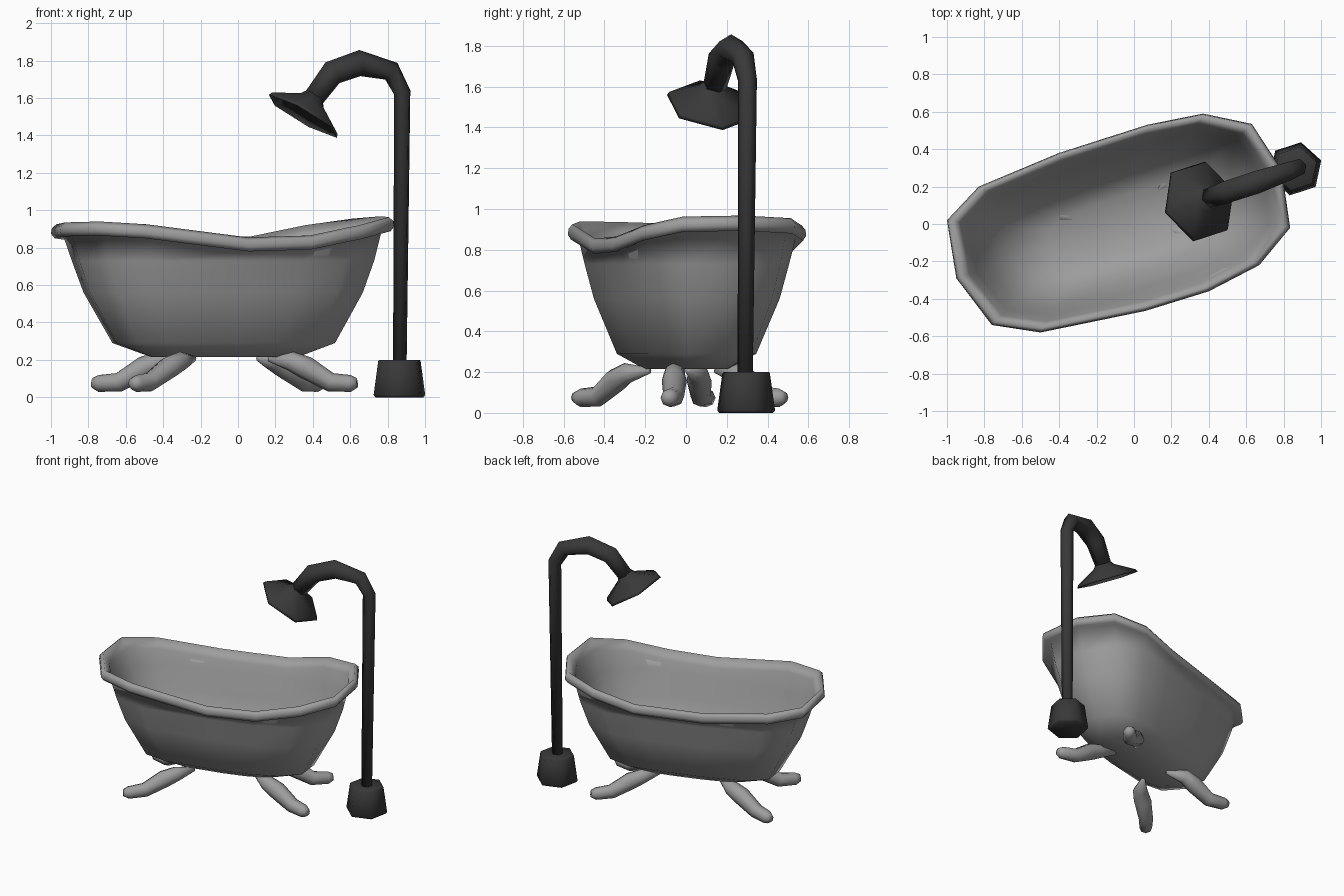
import bpy, bmesh, math
from mathutils import Vector

if "Cube" in bpy.data.objects:
    bpy.data.objects.remove(bpy.data.objects["Cube"])

AZ = math.radians(18)                       # the tub and shower are turned in plan
U = Vector((math.cos(AZ), math.sin(AZ), 0))
V = Vector((-math.sin(AZ), math.cos(AZ), 0))
UP = Vector((0, 0, 1))
C = Vector((-0.065, 0, 0))                  # tub centre


def material(name, v):
    m = bpy.data.materials.new(name)
    m.diffuse_color = (v, v, v, 1)
    m.use_nodes = True
    m.node_tree.nodes["Principled BSDF"].inputs["Base Color"].default_value = m.diffuse_color
    return m


dark = material("dark_metal", 0.04)
grey = material("grey_enamel", 0.34)


def loft(name, rings, mat, angle=180):
    """Skin a list of equal-length rings, cap both ends, shade smooth."""
    bm = bmesh.new()
    loops = [[bm.verts.new(p) for p in r] for r in rings]
    n = len(loops[0])
    for a, b in zip(loops, loops[1:]):
        for i in range(n):
            j = (i + 1) % n
            bm.faces.new((a[i], a[j], b[j], b[i]))
    bm.faces.new(loops[0])
    bm.faces.new(loops[-1])
    bmesh.ops.recalc_face_normals(bm, faces=bm.faces)
    me = bpy.data.meshes.new(name)
    bm.to_mesh(me)
    bm.free()
    ob = bpy.data.objects.new(name, me)
    bpy.context.collection.objects.link(ob)
    me.materials.append(mat)
    bpy.ops.object.select_all(action='DESELECT')
    ob.select_set(True)
    bpy.context.view_layer.objects.active = ob
    bpy.ops.object.shade_smooth_by_angle(angle=math.radians(angle))
    return ob


def ring(c, a, b, r, n):
    return [c + (a * math.cos(2 * math.pi * i / n) + b * math.sin(2 * math.pi * i / n)) * r
            for i in range(n)]


def tube(name, path, radii, side, n, mat):
    """Sweep an n-sided section along a path lying in the plane normal to side."""
    pts = [Vector(p) for p in path]
    rings = []
    for i, p in enumerate(pts):
        before = (p - pts[i - 1]).normalized() if i else Vector()
        after = (pts[i + 1] - p).normalized() if i < len(pts) - 1 else Vector()
        t = (before + after).normalized()
        rings.append(ring(p, side.cross(t).normalized(), side, radii[i], n))
    return loft(name, rings, mat)


# Tub: rim outline (x, y, crest height), swept down the outside and the inside
rim = [Vector(p) for p in (
    (-0.95, -0.29, 0.935), (-0.76, -0.54, 0.94), (-0.50, -0.58, 0.925), (0.06, -0.465, 0.855),
    (0.40, -0.36, 0.865), (0.67, -0.22, 0.92), (0.835, -0.02, 0.963), (0.79, 0.29, 0.968),
    (0.63, 0.535, 0.955), (0.37, 0.59, 0.92), (0.07, 0.53, 0.86), (-0.40, 0.38, 0.86),
    (-0.83, 0.20, 0.90), (-1.0, 0.02, 0.925))]


def tub_ring(su, sv, z=None, drop=0.0):
    out = []
    for p in rim:
        d = p - C
        q = C + U * (d.dot(U) * su) + V * (d.dot(V) * sv)
        q.z = p.z - drop if z is None else z
        out.append(q)
    return out


loft("bathtub", [
    # outside, bottom to top
    tub_ring(0.44, 0.31, 0.215), tub_ring(0.66, 0.55, 0.29), tub_ring(0.82, 0.76, 0.56),
    tub_ring(0.885, 0.845, 0.73), tub_ring(0.93, 0.90, drop=0.07),
    # rolled rim
    tub_ring(0.98, 0.97, drop=0.075), tub_ring(1, 1, drop=0.05), tub_ring(0.995, 0.99, drop=0.02),
    tub_ring(0.97, 0.955, drop=0.0),
    # inside of the thin wall, top to bottom
    tub_ring(0.922, 0.89, drop=0.07), tub_ring(0.877, 0.833, 0.73), tub_ring(0.812, 0.748, 0.56),
    tub_ring(0.653, 0.54, 0.30), tub_ring(0.435, 0.305, 0.227)], grey)

# Four splayed legs with turned-out feet, tapering into the underside of the tub
for su, end, spread, shift in ((-1, "left", 1.0, -0.02), (1, "right", 0.87, 0.0)):
    for sv, row in ((-1, "front"), (1, "back")):
        uv = ((0.21, 0.10, 0.207), (0.31, 0.185, 0.194), (0.39, 0.215, 0.158),
              (0.515, 0.265, 0.08), (0.61, 0.325, 0.074), (0.64, 0.345, 0.078))
        path = [C + U * u * su + V * v * sv * spread + UP * z + Vector((0, shift, 0))
                for u, v, z in uv]
        flat = path[-1] - path[0]
        flat.z = 0
        tube(f"{row}_{end}_leg", path, (0.015, 0.052, 0.062, 0.051, 0.045, 0.026),
             UP.cross(flat).normalized(), 8, grey)

# Shower: six-sided weighted base
foot = Vector((0.863, 0.295, 0))
loft("shower_base", [ring(foot + UP * z, U, V, r, 6) for z, r in (
    (0.0, 0.135), (0.012, 0.145), (0.195, 0.119), (0.2, 0.113))], dark)

# Pole and arched arm
arm = [(0.865, 0.29, 0.15), (0.878, 0.302, 1.63), (0.82, 0.28, 1.743), (0.652, 0.222, 1.787),
       (0.505, 0.174, 1.735), (0.405, 0.141, 1.60)]
tube("shower_pole", arm, (0.038, 0.047, 0.056, 0.07, 0.068, 0.058), V, 6, dark)

# Shower head: tilted six-sided cone with a dished face
tilt = math.radians(31)
n = U * math.sin(tilt) + UP * math.cos(tilt)
a = V.cross(n)
hc = Vector((0.347, 0.12, 1.502))
loft("shower_head", [ring(hc + n * h, a, V, r, 6) for h, r in (
    (0.135, 0.05), (0.10, 0.075), (0.02, 0.215), (0.0, 0.223), (0.03, 0.14))], dark)
